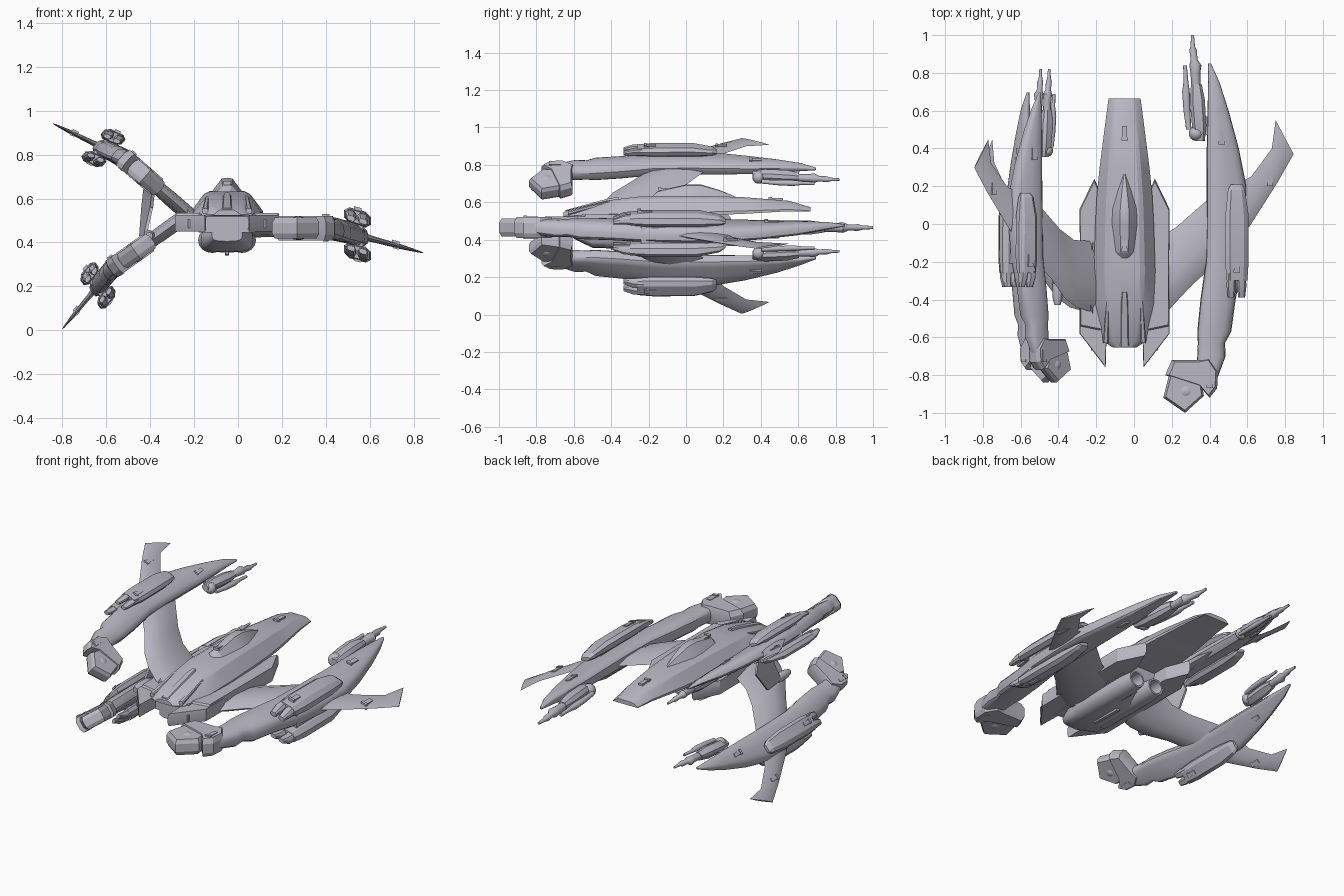
import bpy, bmesh, math
from mathutils import Matrix, Vector

if "Cube" in bpy.data.objects:
    bpy.data.objects.remove(bpy.data.objects["Cube"])

paint = bpy.data.materials.new("lavender_grey_hull")
paint.use_nodes = True
paint.diffuse_color = (0.5, 0.49, 0.56, 1)
paint.node_tree.nodes["Principled BSDF"].inputs["Base Color"].default_value = paint.diffuse_color

OCT = [(-1, -.45), (-.6, -1), (.6, -1), (1, -.45), (1, .45), (.6, 1), (-.6, 1), (-1, .45)]
HULL = [(-1, -1), (1, -1), (1, -.65), (.66, .75), (.5, 1), (-.5, 1), (-.66, .75), (-1, -.65)]
GABLE = [(-1, -1), (1, -1), (1, -.6), (.35, .9), (0, 1), (-.35, .9), (-1, -.6)]
ROUND = [(math.cos(a * math.pi / 8), math.sin(a * math.pi / 8)) for a in range(16)]
SOFT = [(math.copysign(abs(c) ** .6, c), math.copysign(abs(s) ** .65, s)) for c, s in ROUND]


def bend(v):
    # outer half of every arm droops
    return Vector((v.x, v.y, v.z - .27 * max(0, v.x - .43)))


def finish(name, bm, frame=None, angle=32):
    if frame:
        for v in bm.verts:
            v.co = frame @ bend(v.co)
    bmesh.ops.recalc_face_normals(bm, faces=bm.faces)
    me = bpy.data.meshes.new(name)
    bm.to_mesh(me)
    bm.free()
    me.materials.append(paint)
    ob = bpy.data.objects.new(name, me)
    bpy.context.collection.objects.link(ob)
    bpy.ops.object.select_all(action='DESELECT')
    ob.select_set(True)
    bpy.context.view_layer.objects.active = ob
    bpy.ops.object.shade_smooth_by_angle(angle=math.radians(angle))


def skin(name, rings, frame=None, angle=32):
    # closed skin through matching rings of points
    bm = bmesh.new()
    vs = [[bm.verts.new(p) for p in ring] for ring in rings]
    n = len(vs[0])
    for a, b in zip(vs, vs[1:]):
        for i in range(n):
            bm.faces.new((a[i], a[(i + 1) % n], b[(i + 1) % n], b[i]))
    bm.faces.new(vs[0])
    bm.faces.new(vs[-1][::-1])
    finish(name, bm, frame, angle)


def tube(name, profile, sections, frame=None, angle=32):
    # section: y, centre x, centre z, half width, half height
    skin(name, [[(cx + u * w, y, cz + v * h) for u, v in profile]
                for y, cx, cz, w, h in sections], frame, angle)


def slab(name, outline, z0, z1, inset=0, frame=None):
    # plan outline raised into a plate with a narrower top and bottom
    c = sum((Vector(p) for p in outline), Vector((0, 0))) / len(outline)
    small = [c + (Vector(p) - c) * (1 - inset) for p in outline]
    d = (z1 - z0) * .25
    levels = [(small, z0), (outline, z0 + d), (outline, z1 - d), (small, z1)]
    skin(name, [[(p[0], p[1], z) for p in ring] for ring, z in levels], frame, 20)


def box(name, centre, size, frame=None):
    bm = bmesh.new()
    bmesh.ops.create_cube(bm, size=1, matrix=Matrix.Translation(centre) @ Matrix.Diagonal((*size, 1)))
    finish(name, bm, frame)


def ball(name, centre, r, frame=None):
    bm = bmesh.new()
    bmesh.ops.create_uvsphere(bm, u_segments=16, v_segments=8, radius=r,
                              matrix=Matrix.Translation(centre))
    finish(name, bm, frame)


def hatch(name, x, y, z, frame=None):
    # small raised bracket plate
    box(name, (x, y, z), (.026, .075, .012), frame)
    box(name + "_lip", (x, y - .03, z + .004), (.034, .018, .014), frame)


def arm(tag, frame):
    # swept wing: leading x, y, trailing x, y, half thickness
    wing = [(-.1, -.56, -.1, -.1, .042), (.08, -.52, .1, -.09, .042), (.18, -.46, .22, -.02, .038),
            (.3, -.33, .38, .12, .034), (.52, -.13, .52, .2, .024), (.62, 0, .62, .25, .014),
            (.76, .22, .73, .4, .011), (.845, .37, .75, .55, .006)]
    chord = [(0, 0), (.15, .7), (.4, 1), (.75, .7), (1, 0), (.75, -.7), (.4, -1), (.15, -.7)]
    skin(tag + "_wing", [[(a + (c - a) * u, b + (d - b) * u, t * v) for u, v in chord]
                         for a, b, c, d, t in wing], frame)
    # curved nacelle
    tube(tag + "_nacelle", SOFT, [
        (-.82, .38, 0, .06, .04), (-.7, .41, 0, .075, .048), (-.63, .41, 0, .072, .046),
        (-.57, .425, 0, .09, .052), (-.4, .445, 0, .093, .052), (-.2, .48, 0, .1, .052),
        (0, .49, 0, .105, .052), (.2, .49, 0, .105, .048), (.4, .47, 0, .085, .042),
        (.6, .445, .004, .056, .034), (.75, .423, .01, .03, .02), (.85, .4, .012, .008, .006)], frame)
    # nose block, collar and lens
    slab(tag + "_collar", [(.165, -.8), (.2, -.72), (.35, -.72), (.4, -.71), (.445, -.78),
                           (.44, -.87), (.4, -.92), (.35, -.86)], -.056, .056, .12, frame)
    slab(tag + "_nose", [(.27, -1), (.37, -.91), (.35, -.78), (.19, -.78), (.155, -.92)],
         -.048, .048, .12, frame)
    ball(tag + "_nose_lens", (.275, -.885, 0), .055, frame)
    # twin pods with forked fronts, joined to the nacelle by pylons
    for s, side in ((1, "upper"), (-1, "lower")):
        z = .08 * s
        tube(f"{tag}_{side}_pod", OCT, [
            (-.3, .545, z, .055, .028), (-.2, .545, z, .062, .036), (.06, .545, z, .06, .036),
            (.18, .542, z * .9, .045, .022), (.21, .542, z * .8, .03, .01)], frame, 20)
        box(f"{tag}_{side}_pylon", (.535, -.06, z * .6), (.07, .36, .06), frame)
        for x in (.515, .57):
            tube(f"{tag}_{side}_pod_prong", OCT, [
                (-.39, x, z * .85, .018, .012), (-.33, x, z, .025, .022), (-.26, x, z, .022, .028)], frame, 20)
        hatch(f"{tag}_{side}_pod_hatch", .545, -.22, z + .036 * s, frame)
        hatch(f"{tag}_{side}_tail_hatch", .465, .46, .04 * s, frame)
        hatch(f"{tag}_{side}_nose_hatch", .4, -.83, .054 * s, frame)
        hatch(f"{tag}_{side}_wing_hatch", .72, .24, .01 * s, frame)
    # rear gun on the inner side
    ball(tag + "_gun_pivot", (.33, .48, 0), .04, frame)
    tube(tag + "_gun_body", OCT, [(.44, .35, 0, .025, .022), (.52, .345, 0, .038, .038),
                                  (.66, .335, 0, .04, .038), (.74, .33, 0, .028, .026)], frame, 20)
    tube(tag + "_gun_barrel", ROUND, [
        (.7, .33, 0, .024, .022), (.8, .325, 0, .026, .024), (.84, .325, 0, .032, .028),
        (.87, .318, 0, .018, .016), (.92, .313, 0, .02, .018), (.94, .311, 0, .012, .012),
        (1, .31, 0, .008, .008)], frame)
    tube(tag + "_gun_side_barrel", ROUND, [(.5, .29, 0, .014, .012), (.6, .28, 0, .018, .016),
                                           (.7, .275, 0, .02, .018), (.76, .275, 0, .012, .012),
                                           (.84, .27, 0, .01, .01)], frame)
    box(tag + "_gun_mount", (.38, .52, 0), (.09, .1, .03), frame)


def left_frame(x, z, degrees):
    return (Matrix.Translation((x, -.01, z)) @ Matrix.Rotation(math.radians(degrees), 4, 'Y')
            @ Matrix.Diagonal((-.83, .83, .83, 1)))


arm("side_arm", Matrix.Translation((0, 0, .465)))
arm("upper_arm", left_frame(-.255, .553, 41))
arm("lower_arm", left_frame(-.285, .487, -35.5))

# main hull: y, centre x, centre z, half width, half height
C = -.05
tube("upper_hull", HULL, [
    (-.655, C, .535, .06, .012), (-.62, C, .54, .115, .022), (-.42, C, .565, .155, .045),
    (-.25, C, .578, .163, .053), (0, C, .582, .155, .053), (.15, C, .582, .147, .05),
    (.3, C, .583, .132, .045), (.55, C, .58, .1, .028), (.665, C, .562, .085, .012)], angle=25)
tube("canopy", GABLE, [
    (-.18, C, .625, .035, .008), (-.15, C, .635, .058, .025), (0, C, .655, .07, .04),
    (.08, C, .655, .065, .04), (.18, C, .64, .038, .025), (.265, C, .625, .008, .005)], angle=20)
hatch("canopy_hatch", C, -.11, .668)
hatch("tail_hatch", C, .48, .617)
tube("front_ridge", HULL, [(-.645, C, .54, .035, .018), (-.42, C, .585, .028, .034),
                           (-.36, C, .6, .018, .03)], angle=20)

# split side plates with forward prongs, mirrored about the hull centre line
box("mid_core", (C, -.3, .488), (.26, .6, .084))
for s, side in ((1, "left"), (-1, "right")):
    slab(side + "_side_plate", [(C + s * x, y) for x, y in (
        (.09, -.58), (.234, -.55), (.238, .08), (.16, .24), (.1, .1))], .45, .535, .04)
    slab(side + "_prong", [(C + s * x, y) for x, y in
                           ((.1, -.76), (.238, -.58), (.238, -.4), (.09, -.4))], .45, .525, .03)
    box(side + "_prong_hatch", (C + s * .15, -.655, .485), (.055, .03, .04))
    tube(side + "_nose_rib", OCT, [(-.63, C + s * .1, .543, .014, .012),
                                   (-.41, C + s * .09, .6, .009, .01)], angle=20)
    # engine barrels with hollow rear nozzles
    tube(side + "_engine", ROUND, [
        (-.52, C + s * .06, .415, .03, .03), (-.42, C + s * .068, .41, .064, .058),
        (-.04, C + s * .068, .41, .064, .058), (.05, C + s * .068, .41, .052, .05),
        (.05, C + s * .068, .41, .042, .04), (-.06, C + s * .068, .41, .036, .034)])
tube("lower_hull", SOFT, [(-.6, C, .435, .07, .03), (-.5, C, .412, .12, .055),
                          (-.15, C, .41, .125, .056), (-.04, C, .43, .1, .035)], angle=40)
tube("belly_keel", HULL, [(-.4, C, .352, .008, .006), (-.2, C, .352, .01, .012)])

# thin brace blade between the two right-hand arms
skin("brace_blade", [[(x0 - .006, y0, z), (x0 + .008, y0, z), (x1 + .006, y1, z), (x1 - .006, y1, z)]
                     for z, x0, y0, x1, y1 in ((.65, -.385, -.32, -.425, -.1),
                                               (.56, -.395, -.28, -.435, -.06),
                                               (.43, -.425, -.32, -.445, -.16))])
tube("brace_foot", ROUND, [(-.43, -.405, .43, .016, .016), (-.39, -.405, .43, .026, .026),
                           (-.31, -.405, .43, .026, .026), (-.27, -.41, .43, .012, .012)])
